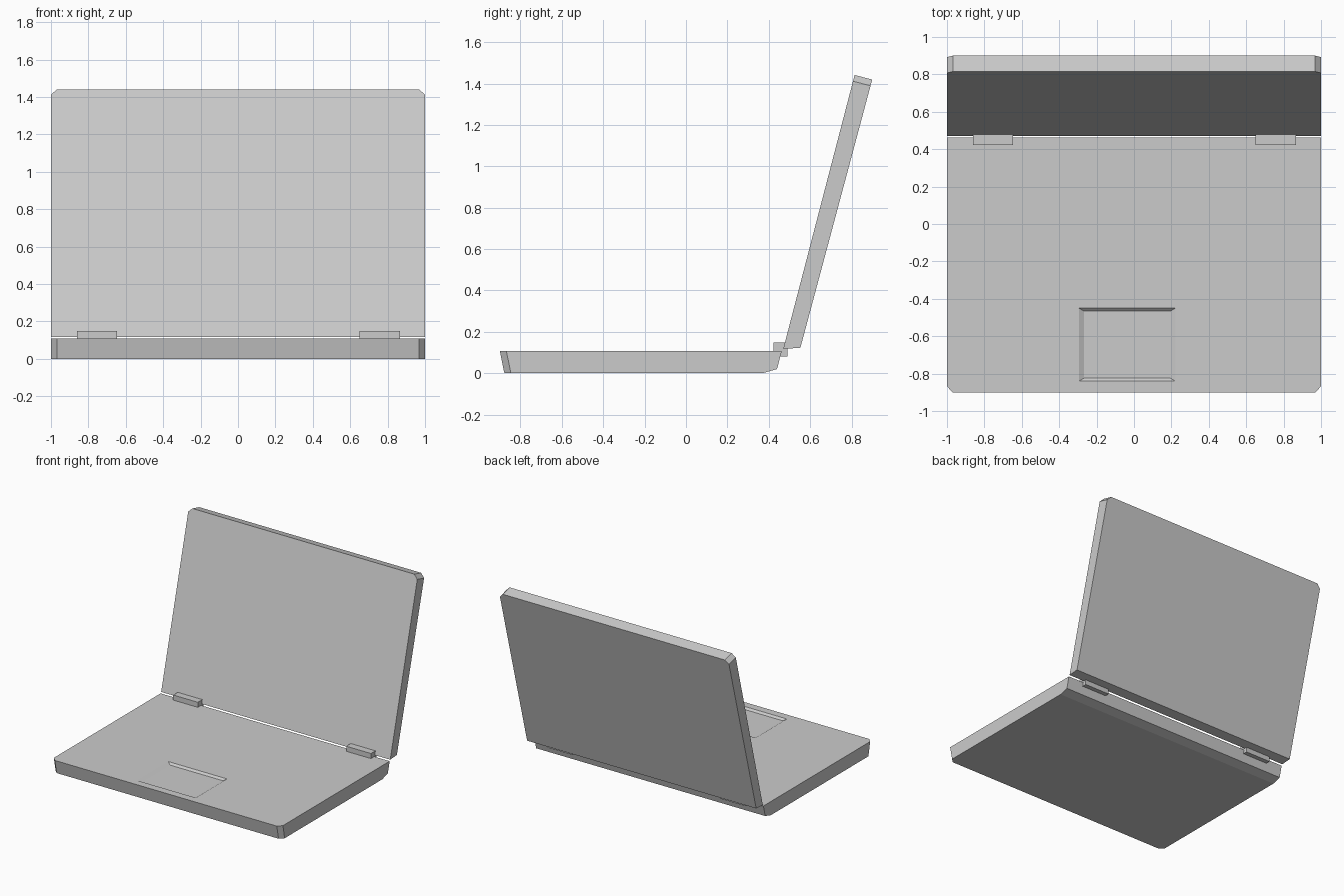
import bpy, bmesh

cube = bpy.data.objects.get("Cube")
if cube:
    bpy.data.objects.remove(cube, do_unlink=True)

# Single grey casing colour
grey = bpy.data.materials.new("casing_grey")
grey.use_nodes = True
grey.diffuse_color = (0.6, 0.6, 0.6, 1)
grey.node_tree.nodes["Principled BSDF"].inputs["Base Color"].default_value = (0.6, 0.6, 0.6, 1)


def finish(name, bm):
    bmesh.ops.recalc_face_normals(bm, faces=bm.faces)
    mesh = bpy.data.meshes.new(name)
    bm.to_mesh(mesh)
    bm.free()
    mesh.materials.append(grey)
    obj = bpy.data.objects.new(name, mesh)
    bpy.context.collection.objects.link(obj)
    return obj


def prism(name, profile, x0, x1, chamfer=0):
    """Extrude a (y, z) profile along x; chamfer both ends of its first side."""
    bm = bmesh.new()
    left, right = [[bm.verts.new((x, y, z)) for y, z in profile] for x in (x0, x1)]
    bm.faces.new(left)
    bm.faces.new(right[::-1])
    n = len(profile)
    for i in range(n):
        j = (i + 1) % n
        bm.faces.new((left[i], right[i], right[j], left[j]))
    if chamfer:
        corners = [bm.edges.get((ring[0], ring[1])) for ring in (left, right)]
        bmesh.ops.bevel(bm, geom=corners, offset=chamfer, segments=1,
                        affect='EDGES', clamp_overlap=True)
    return finish(name, bm)


# Base slab: sloping front with cut corners, undercut rear
TOP = 0.108
base = prism("base", [(-0.90, TOP), (-0.878, 0), (0.37, 0), (0.44, 0.02), (0.463, TOP)],
             -1, 1, chamfer=0.031)

# Touchpad recess with sloping walls
DEPTH = 0.015
bm = bmesh.new()
rings = []
for k in (0, 2):
    x0, x1 = -0.267 - 0.027 * k, 0.194 + 0.027 * k
    y0, y1 = -0.824 - 0.016 * k, -0.466 + 0.016 * k
    z = TOP - DEPTH + DEPTH * k
    rings.append([bm.verts.new(p) for p in
                  ((x0, y0, z), (x1, y0, z), (x1, y1, z), (x0, y1, z))])
for ring in rings:
    bm.faces.new(ring)
for i in range(4):
    j = (i + 1) % 4
    bm.faces.new((rings[0][i], rings[0][j], rings[1][j], rings[1][i]))
cutter = finish("touchpad_cutter", bm)
cutter.hide_render = True

cut = base.modifiers.new("touchpad_recess", 'BOOLEAN')
cut.operation = 'DIFFERENCE'
cut.solver = 'EXACT'
cut.object = cutter
bpy.context.view_layer.objects.active = base
bpy.ops.object.modifier_apply(modifier=cut.name)
bpy.data.objects.remove(cutter, do_unlink=True)

# Tilted screen lid with cut upper corners
prism("screen_lid", [(0.815, 1.441), (0.90, 1.419), (0.553, 0.123), (0.470, 0.117)],
      -1, 1, chamfer=0.031)

# Hinge blocks bridging the gap
for side, x0 in (("right", -0.861), ("left", 0.65)):
    prism("hinge_" + side, [(0.422, 0.148), (0.422, 0.08), (0.49, 0.08), (0.49, 0.148)],
          x0, x0 + 0.215)
